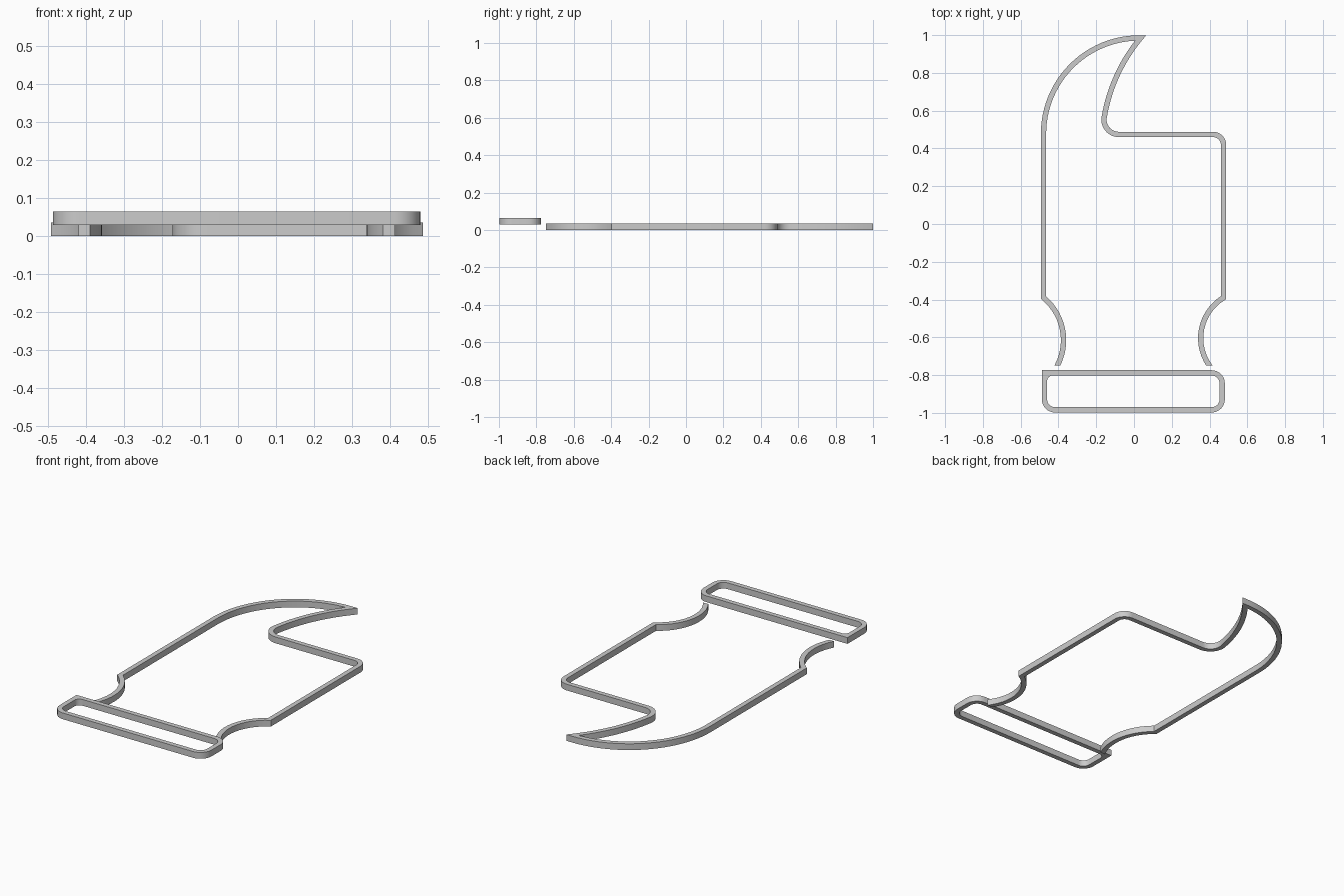
import bpy, bmesh, math
from mathutils import Vector
from mathutils.geometry import intersect_line_line_2d

if "Cube" in bpy.data.objects:
    bpy.data.objects.remove(bpy.data.objects["Cube"])

HALF = 0.014     # half wall thickness
HEIGHT = 0.036   # wall height


def arc(p, q, r, n=14):
    """Points on the circle through p, q, r, running from p to r."""
    (ax, ay), (bx, by), (cx, cy) = p, q, r
    d = 2 * (ax * (by - cy) + bx * (cy - ay) + cx * (ay - by))
    a2, b2, c2 = ax*ax + ay*ay, bx*bx + by*by, cx*cx + cy*cy
    ux = (a2 * (by - cy) + b2 * (cy - ay) + c2 * (ay - by)) / d
    uy = (a2 * (cx - bx) + b2 * (ax - cx) + c2 * (bx - ax)) / d
    ang = [math.atan2(y - uy, x - ux) for x, y in (p, q, r)]
    tau = 2 * math.pi
    sweep = (ang[2] - ang[0]) % tau
    if (ang[1] - ang[0]) % tau > sweep:
        sweep -= tau
    rad = math.hypot(ax - ux, ay - uy)
    return [(ux + rad * math.cos(ang[0] + sweep * i / n),
             uy + rad * math.sin(ang[0] + sweep * i / n)) for i in range(n + 1)]


def offsets(path):
    """Mitred left and right sides of an open path with level-cut ends."""
    pts = [Vector(path[0])]
    for p in path[1:]:
        if (Vector(p) - pts[-1]).length > 1e-4:
            pts.append(Vector(p))
    dirs = [(b - a).normalized() for a, b in zip(pts, pts[1:])]
    left, right = [], []
    for i, p in enumerate(pts):
        if i in (0, len(pts) - 1):
            d = dirs[min(i, len(dirs) - 1)]
            m = Vector((-HALF / d.y, 0))
        else:
            n1 = Vector((-dirs[i-1].y, dirs[i-1].x))
            n2 = Vector((-dirs[i].y, dirs[i].x))
            m = (n1 + n2) * (HALF / (1 + n1.dot(n2)))
        left.append(p + m)
        right.append(p - m)
    return left, right


def wall(name, side_a, side_b, z, closed):
    """Extrude the strip between two matching outlines into a solid wall."""
    bm = bmesh.new()
    a = [bm.verts.new((p[0], p[1], z)) for p in side_a]
    b = [bm.verts.new((p[0], p[1], z)) for p in side_b]
    n = len(a)
    for i in range(n if closed else n - 1):
        j = (i + 1) % n
        bm.faces.new((a[i], a[j], b[j], b[i]))
    bmesh.ops.remove_doubles(bm, verts=bm.verts[:], dist=1e-5)
    res = bmesh.ops.extrude_face_region(bm, geom=bm.faces[:], use_keep_orig=True)
    top = [v for v in res["geom"] if isinstance(v, bmesh.types.BMVert)]
    bmesh.ops.translate(bm, verts=top, vec=(0, 0, HEIGHT))
    bmesh.ops.recalc_face_normals(bm, faces=bm.faces[:])
    me = bpy.data.meshes.new(name)
    bm.to_mesh(me)
    bm.free()
    ob = bpy.data.objects.new(name, me)
    bpy.context.collection.objects.link(ob)
    bpy.ops.object.select_all(action='DESELECT')
    ob.select_set(True)
    bpy.context.view_layer.objects.active = ob
    bpy.ops.object.shade_smooth_by_angle(angle=math.radians(30))
    return ob


def rounded_rect(x0, x1, y0, y1, radii, n=8):
    """Counter-clockwise from bottom left, one radius per corner."""
    corners = [(x0, y0, 1, 1), (x1, y0, -1, 1), (x1, y1, -1, -1), (x0, y1, 1, -1)]
    pts = []
    for k, ((x, y, sx, sy), r) in enumerate(zip(corners, radii)):
        for i in range(n + 1):
            t = math.pi + math.pi / 2 * (k + i / n)
            pts.append((x + sx * r + r * math.cos(t), y + sy * r + r * math.sin(t)))
    return pts


# Hand outline: left wrist, side, thumb, top edge, right side, right wrist
path = arc((-0.405, -0.748), (-0.373, -0.61), (-0.479, -0.39))
path += arc((-0.479, 0.475), (-0.331, 0.836), (0.03, 0.985), 24)
path += arc((0.035, 0.985), (-0.087, 0.793), (-0.156, 0.575), 16)
path += arc((-0.156, 0.575), (-0.137, 0.498), (-0.08, 0.474), 10)
path += arc((0.42, 0.474), (0.458, 0.458), (0.474, 0.42), 8)
path += arc((0.474, -0.39), (0.353, -0.6), (0.398, -0.748))
wall("hand_outline", *offsets(path), 0.0, False)

# Cuff ring, raised, with one square outer corner
outer = rounded_rect(-0.488, 0.481, -0.998, -0.774, (0.07, 0.07, 0.07, 0.0))
inner = rounded_rect(-0.460, 0.453, -0.970, -0.802, (0.042, 0.042, 0.042, 0.03))
wall("cuff_ring", outer, inner, 0.029, True)
